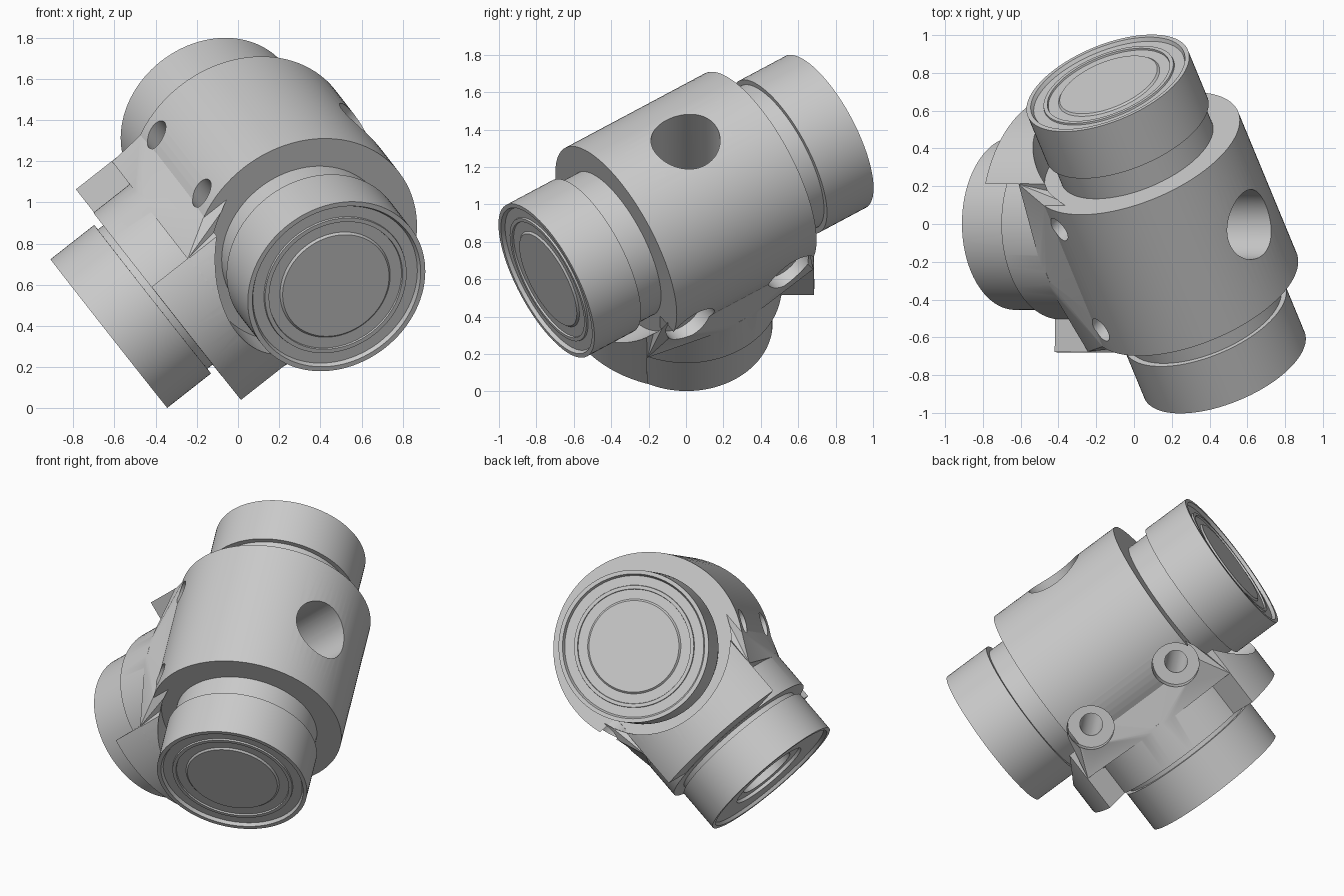
import bpy, bmesh, math
from mathutils import Matrix, Vector

cube = bpy.data.objects.get("Cube")
if cube:
    bpy.data.objects.remove(cube, do_unlink=True)

# Fitting frame: local x = run axis, y = branch axis, z = bolt axis
run = Vector((-0.343, 0.829, 0.442)).normalized()
branch = Vector((-0.784, 0, -0.62)).normalized()
bolt = run.cross(branch).normalized()
branch = bolt.cross(run)
FRAME = Matrix((run, branch, bolt)).transposed().to_4x4()
FRAME.translation = Vector((0.17, 0, 0.99))

steel = bpy.data.materials.new("grey_steel")
steel.use_nodes = True
GREY = (0.6, 0.6, 0.6, 1)
steel.diffuse_color = GREY
steel.node_tree.nodes["Principled BSDF"].inputs["Base Color"].default_value = GREY


def finish(name, bm):
    bmesh.ops.recalc_face_normals(bm, faces=bm.faces[:])
    mesh = bpy.data.meshes.new(name)
    bm.to_mesh(mesh)
    bm.free()
    mesh.materials.append(steel)
    obj = bpy.data.objects.new(name, mesh)
    obj.matrix_world = FRAME
    bpy.context.collection.objects.link(obj)
    return obj


def turned(name, profile, axis, segments=96):
    """Lathe (radius, distance) points around a local axis."""
    axis = Vector(axis)
    side = axis.orthogonal().normalized()
    bm = bmesh.new()
    verts = [bm.verts.new(axis * h + side * r) for r, h in profile]
    edges = [bm.edges.new(pair) for pair in zip(verts, verts[1:])]
    bmesh.ops.spin(bm, geom=verts + edges, cent=(0, 0, 0), axis=axis,
                   angle=math.tau, steps=segments, use_duplicate=False)
    bmesh.ops.remove_doubles(bm, verts=bm.verts[:], dist=1e-5)
    return finish(name, bm)


def rod(name, radius, start, end, axis, offset=(0, 0, 0)):
    obj = turned(name, [(0, start), (radius, start), (radius, end), (0, end)], axis)
    obj.data.transform(Matrix.Translation(offset))
    return obj


def block(name, size, centre, turn=0):
    """Box, turned about the branch axis."""
    bm = bmesh.new()
    bmesh.ops.create_cube(bm, size=1)
    bmesh.ops.scale(bm, vec=size, verts=bm.verts[:])
    bmesh.ops.translate(bm, vec=centre, verts=bm.verts[:])
    bm.transform(Matrix.Rotation(turn, 4, "Y"))
    return finish(name, bm)


def hull(name, points):
    bm = bmesh.new()
    for p in points:
        bm.verts.new(p)
    result = bmesh.ops.convex_hull(bm, input=bm.verts[:])
    loose = {v for v in result["geom_interior"] if isinstance(v, bmesh.types.BMVert)}
    bmesh.ops.delete(bm, geom=list(loose), context="VERTS")
    return finish(name, bm)


def combine(target, tool, operation):
    mod = target.modifiers.new(operation.lower(), "BOOLEAN")
    mod.operation, mod.solver, mod.object = operation, "EXACT", tool
    bpy.context.view_layer.objects.active = target
    bpy.ops.object.modifier_apply(modifier=mod.name)
    bpy.data.objects.remove(tool, do_unlink=True)


X, Y, Z = (1, 0, 0), (0, 1, 0), (0, 0, 1)
RIM = 0.485

# Round saddle with two flats
body = rod("valve_body", 0.683, 0.1, RIM, Y)
combine(body, block("flats", (2, 2, 0.84), (0, 0.5, 0)), "INTERSECT")

# Web blending from the barrel sides into the round collar
web_points = []
for s in (-1, 1):
    for t in (-1, 1):
        web_points += [(s * 0.449, 0.1, t * 0.497), (s * 0.449, 0.3, t * 0.497),
                       (s * 0.535, RIM + 0.001, t * 0.419)]
    for i in range(-12, 13):
        angle = math.radians(i * 4)
        web_points.append((0.507 * math.sin(angle), RIM + 0.001,
                           s * 0.507 * math.cos(angle)))
combine(body, hull("web", web_points), "UNION")
combine(body, rod("collar", 0.508, RIM - 0.02, 0.71, Y), "UNION")

# Two quarter-turn stop lugs on the collar
for turn in (0, math.pi):
    lug = rod("stop_lug", 0.683, RIM - 0.01, 0.708, Y)
    combine(lug, block("quadrant", (1, 2, 1), (0.71, 0.5, 0.45),
                       turn + math.radians(34)), "INTERSECT")
    combine(body, lug, "UNION")

# Clearance around the run necks, then the main barrel
for s in (-1, 1):
    combine(body, rod("scoop", 0.52, s * 0.45, s * 0.95, X), "DIFFERENCE")
combine(body, rod("barrel", 0.58, -0.451, 0.451, X), "UNION")

# Stem bore opposite the branch
combine(body, rod("stem_bore", 0.185, -0.8, -0.05, Y), "DIFFERENCE")

# Bolt holes with counterbores on one side
for s in (-1, 1):
    place = (s * 0.32, 0.235, 0)
    combine(body, rod("bolt_hole", 0.068, -0.9, 0.9, Z, place), "DIFFERENCE")
    combine(body, rod("counterbore", 0.14, -0.9, -0.42, Z, place), "DIFFERENCE")

# Run end caps with stepped ring faces
END = 0.9
run_cap = [(0, 0.4), (0.43, 0.4), (0.43, 0.6), (0.459, 0.6), (0.459, END),
           (0.435, END), (0.425, END - 0.02), (0.368, END - 0.02),
           (0.366, END - 0.01), (0.345, END - 0.01), (0.343, END - 0.02),
           (0.285, END - 0.02), (0.275, END - 0.01), (0, END - 0.01)]
parts = [body]
for name, direction in (("back_cap", X), ("front_cap", (-1, 0, 0))):
    parts.append(turned(name, run_cap, direction))

# Branch cap with an open stepped bore
TIP = 1.014
branch_cap = [(0, 0.6), (0.43, 0.6), (0.43, 0.744), (0.459, 0.744), (0.459, TIP),
              (0.435, TIP), (0.425, TIP - 0.02), (0.25, TIP - 0.02),
              (0.25, TIP - 0.04), (0.18, TIP - 0.04), (0.18, 0.65), (0, 0.65)]
parts.append(turned("branch_cap", branch_cap, Y))

# Smooth turned surfaces, keep machined edges crisp
bpy.ops.object.select_all(action="DESELECT")
for obj in parts:
    obj.select_set(True)
bpy.context.view_layer.objects.active = body
bpy.ops.object.shade_smooth_by_angle(angle=math.radians(25))
